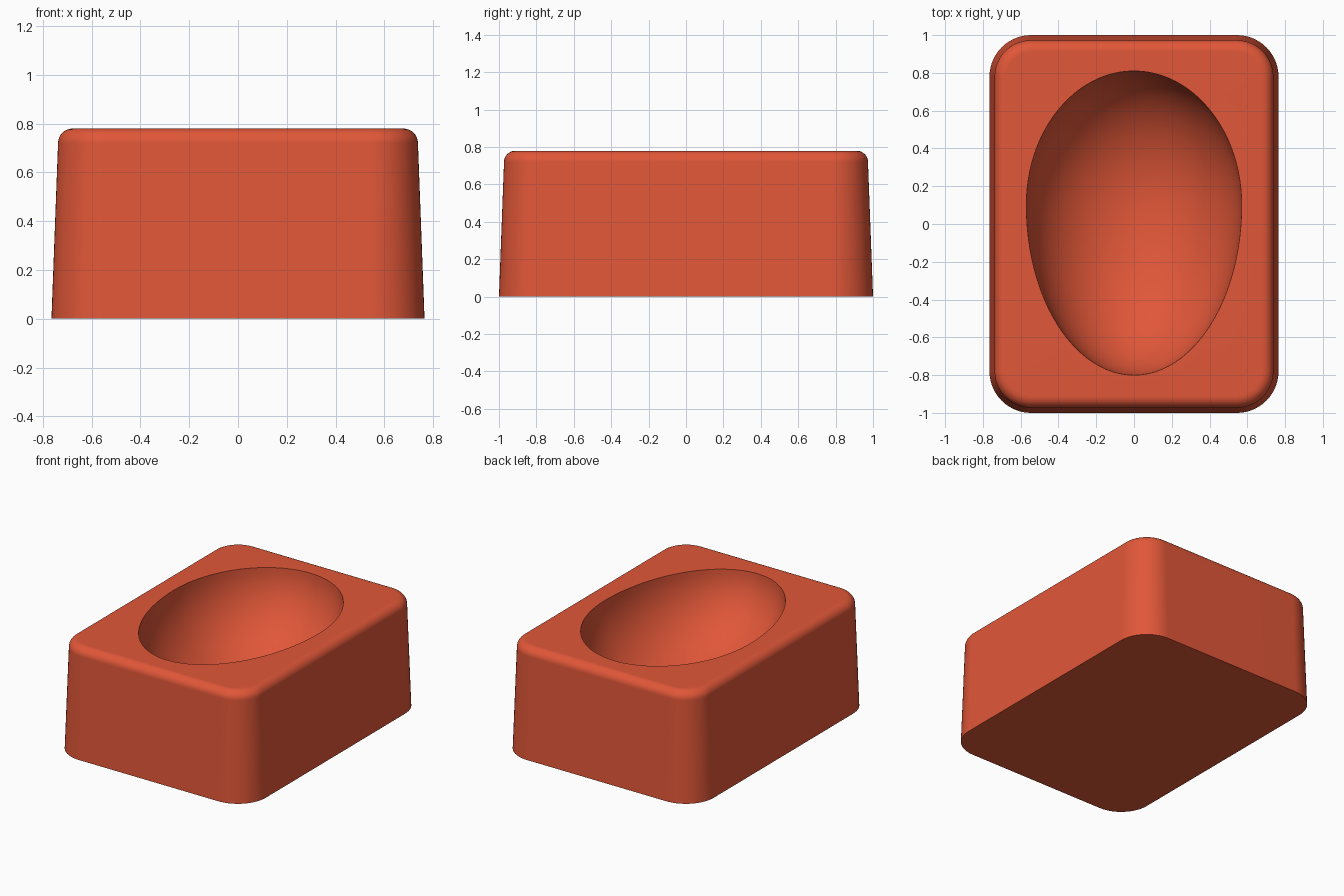
import bpy
import bmesh
from math import sin, cos, pi

if "Cube" in bpy.data.objects:
    bpy.data.objects.remove(bpy.data.objects["Cube"])

HEIGHT, HALF_X, HALF_Y, CORNER = 0.78, 0.765, 1.0, 0.22
FILLET, DRAFT = 0.06, 0.027
EGG_R, EGG_Y, BACK, FRONT = 0.57, 0.1, 0.71, 0.9

red = bpy.data.materials.new("terracotta red")
red.use_nodes = True
red.diffuse_color = (0.75, 0.095, 0.04, 1)
red.node_tree.nodes["Principled BSDF"].inputs["Base Color"].default_value = red.diffuse_color

bm = bmesh.new()


def rounded_ring(inset, z, steps=14):
    """Rounded rectangle, shrunk by inset."""
    r = CORNER - inset
    ring = []
    for q, (sx, sy) in enumerate([(1, 1), (-1, 1), (-1, -1), (1, -1)]):
        for i in range(steps + 1):
            a = (q + i / steps) * pi / 2
            ring.append(bm.verts.new((sx * (HALF_X - CORNER) + r * cos(a),
                                      sy * (HALF_Y - CORNER) + r * sin(a), z)))
    return ring


def egg_ring(t, steps=96):
    """Egg outline at depth angle t below the rim."""
    ring = []
    for i in range(steps):
        a = 2 * pi * i / steps
        length = BACK if sin(a) > 0 else FRONT
        ring.append(bm.verts.new((EGG_R * cos(t) * cos(a),
                                  EGG_Y + length * cos(t) * sin(a),
                                  HEIGHT - EGG_R * sin(t))))
    return ring


def loft(rings):
    for low, high in zip(rings, rings[1:]):
        for i in range(len(low)):
            j = (i + 1) % len(low)
            bm.faces.new((low[i], low[j], high[j], high[i]))


def loop_edges(ring):
    return [bm.edges.get((v, ring[i - 1])) for i, v in enumerate(ring)]


# Tapered walls with a rounded top edge
walls = [rounded_ring(0, 0), rounded_ring(DRAFT, HEIGHT - FILLET)]
for k in range(1, 9):
    a = k / 8 * pi / 2
    walls.append(rounded_ring(DRAFT + FILLET * (1 - cos(a)),
                              HEIGHT - FILLET * (1 - sin(a))))
loft(walls)
bm.faces.new(walls[0][::-1])

# Half-egg hollow
hollow = [egg_ring(k / 24 * pi / 2) for k in range(24)]
loft(hollow)
bottom = bm.verts.new((0, EGG_Y, HEIGHT - EGG_R))
last = hollow[-1]
for i, v in enumerate(last):
    bm.faces.new((last[i - 1], v, bottom))

# Flat top around the hollow
bmesh.ops.triangle_fill(bm, use_beauty=True, normal=(0, 0, 1),
                        edges=loop_edges(walls[-1]) + loop_edges(hollow[0]))
bmesh.ops.recalc_face_normals(bm, faces=bm.faces)

mesh = bpy.data.meshes.new("egg_mould_block")
bm.to_mesh(mesh)
bm.free()
mesh.materials.append(red)
block = bpy.data.objects.new("egg_mould_block", mesh)
bpy.context.collection.objects.link(block)

# Smooth shading with crisp rim and base edges
bpy.context.view_layer.objects.active = block
block.select_set(True)
bpy.ops.object.shade_smooth_by_angle(angle=pi / 6)
weighted = block.modifiers.new("weighted normals", 'WEIGHTED_NORMAL')
weighted.keep_sharp = True
